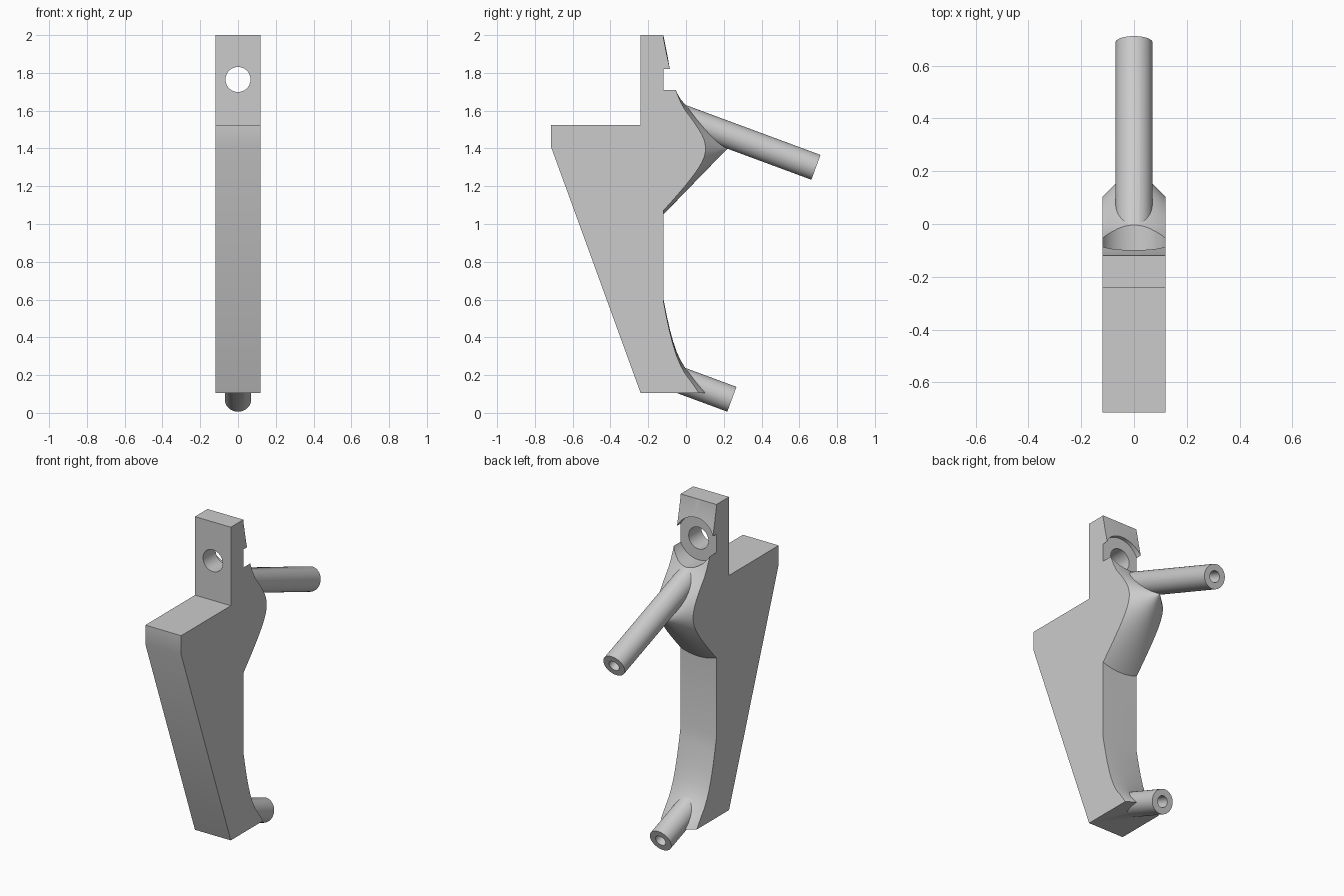
import bpy, bmesh, math
from mathutils import Vector

cube = bpy.data.objects.get("Cube")
if cube:
    bpy.data.objects.remove(cube, do_unlink=True)

HALF_W = 0.12     # half the width of the bracket
BACK_Y = -0.12    # plane of the back face

grey = bpy.data.materials.new("light_grey")
grey.use_nodes = True
grey.diffuse_color = (0.6, 0.6, 0.6, 1)
bsdf = next(n for n in grey.node_tree.nodes if n.type == 'BSDF_PRINCIPLED')
bsdf.inputs["Base Color"].default_value = (0.6, 0.6, 0.6, 1)


def make_object(name, bm):
    bmesh.ops.recalc_face_normals(bm, faces=bm.faces[:])
    mesh = bpy.data.meshes.new(name)
    bm.to_mesh(mesh)
    bm.free()
    mesh.materials.append(grey)
    obj = bpy.data.objects.new(name, mesh)
    bpy.context.collection.objects.link(obj)
    return obj


def prism(name, profile, half):
    """Extrude a (y, z) outline along x."""
    bm = bmesh.new()
    face = bm.faces.new([bm.verts.new((-half, y, z)) for y, z in profile])
    ext = bmesh.ops.extrude_face_region(bm, geom=[face])
    moved = [v for v in ext["geom"] if isinstance(v, bmesh.types.BMVert)]
    bmesh.ops.translate(bm, verts=moved, vec=(2 * half, 0, 0))
    return make_object(name, bm)


def rod(name, start, end, radius):
    """Cylinder between two points."""
    a, b = Vector(start), Vector(end)
    bm = bmesh.new()
    bmesh.ops.create_cone(bm, cap_ends=True, segments=64, radius1=radius,
                          radius2=radius, depth=(b - a).length)
    turn = (b - a).to_track_quat('Z', 'Y').to_matrix()
    bmesh.ops.rotate(bm, verts=bm.verts[:], matrix=turn)
    bmesh.ops.translate(bm, verts=bm.verts[:], vec=(a + b) / 2)
    return make_object(name, bm)


def flare(name, axis_z, tip_y=0.22, segments=128):
    """Boss turned about a y axis: trumpet curve above, plain cone below."""
    curve = [(0.11, 0.113), (0.05, 0.175), (-0.005, 0.235), (-0.028, 0.272),
             (-0.05, 0.32), (-0.068, 0.373), (-0.085, 0.435), (-0.103, 0.515),
             (BACK_Y, 0.6), (-0.18, 0.6)]
    bm = bmesh.new()
    tip = bm.verts.new((0, tip_y, axis_z))
    rings = []
    for y, r_top in curve:
        r_low = (tip_y - max(y, BACK_Y)) * 1.03
        ring = []
        for i in range(segments):
            a = 2 * math.pi * i / segments
            r = r_top if i <= segments // 2 else r_low
            ring.append(bm.verts.new((r * math.cos(a), y, axis_z + r * math.sin(a))))
        rings.append(ring)
    for i in range(segments):
        j = (i + 1) % segments
        bm.faces.new((tip, rings[0][i], rings[0][j]))
        for p, q in zip(rings, rings[1:]):
            bm.faces.new((p[i], q[i], q[j], p[j]))
    bm.faces.new(rings[-1])
    return make_object(name, bm)


def combine(target, helper, operation):
    """Apply a boolean and drop the helper."""
    mod = target.modifiers.new(helper.name, 'BOOLEAN')
    mod.operation, mod.object, mod.solver = operation, helper, 'EXACT'
    bpy.context.view_layer.objects.active = target
    bpy.ops.object.modifier_apply(modifier=mod.name)
    bpy.data.objects.remove(helper, do_unlink=True)


# Oversized body with the two bosses on its back
body = prism("bracket_body", [(-0.715, 1.525), (-0.715, 1.41), (-0.202, 0.0),
                              (BACK_Y, 0.0), (BACK_Y, 2.1), (-0.24, 2.1),
                              (-0.24, 1.525)], 0.8)
combine(body, flare("upper_boss", 1.4), 'UNION')
combine(body, flare("lower_boss", 0.005), 'UNION')

# Trim to the bracket's width and height
combine(body, prism("trim_slab", [(-1, 0.105), (1, 0.105), (1, 2), (-1, 2)],
                    HALF_W), 'INTERSECT')

# Sloping tubes: far end and start depth of each
slope = math.tan(math.radians(20.3))
tubes = [("upper_tube", 0.688, 1.3), ("lower_tube", 0.243, 0.072)]
for name, y, z in tubes:
    start_y = -0.03
    start = (0, start_y, z + (y - start_y) * slope)
    combine(body, rod(name, start, (0, y, z), 0.07), 'UNION')
for name, y, z in tubes:
    start = (0, 0, z + y * slope)
    end = (0, y + 0.05, z - 0.05 * slope)
    combine(body, rod(name + "_bore", start, end, 0.033), 'DIFFERENCE')

# Bolt hole with a wide flat seat at the back
combine(body, rod("bolt_seat", (0, BACK_Y, 1.765), (0, 0.3, 1.765), 0.132), 'DIFFERENCE')
combine(body, rod("bolt_hole", (0, -0.5, 1.765), (0, 0.3, 1.765), 0.066), 'DIFFERENCE')

# Smooth curves, crisp edges
bpy.ops.object.select_all(action='DESELECT')
body.select_set(True)
bpy.context.view_layer.objects.active = body
bpy.ops.object.shade_smooth_by_angle(angle=math.radians(30))
